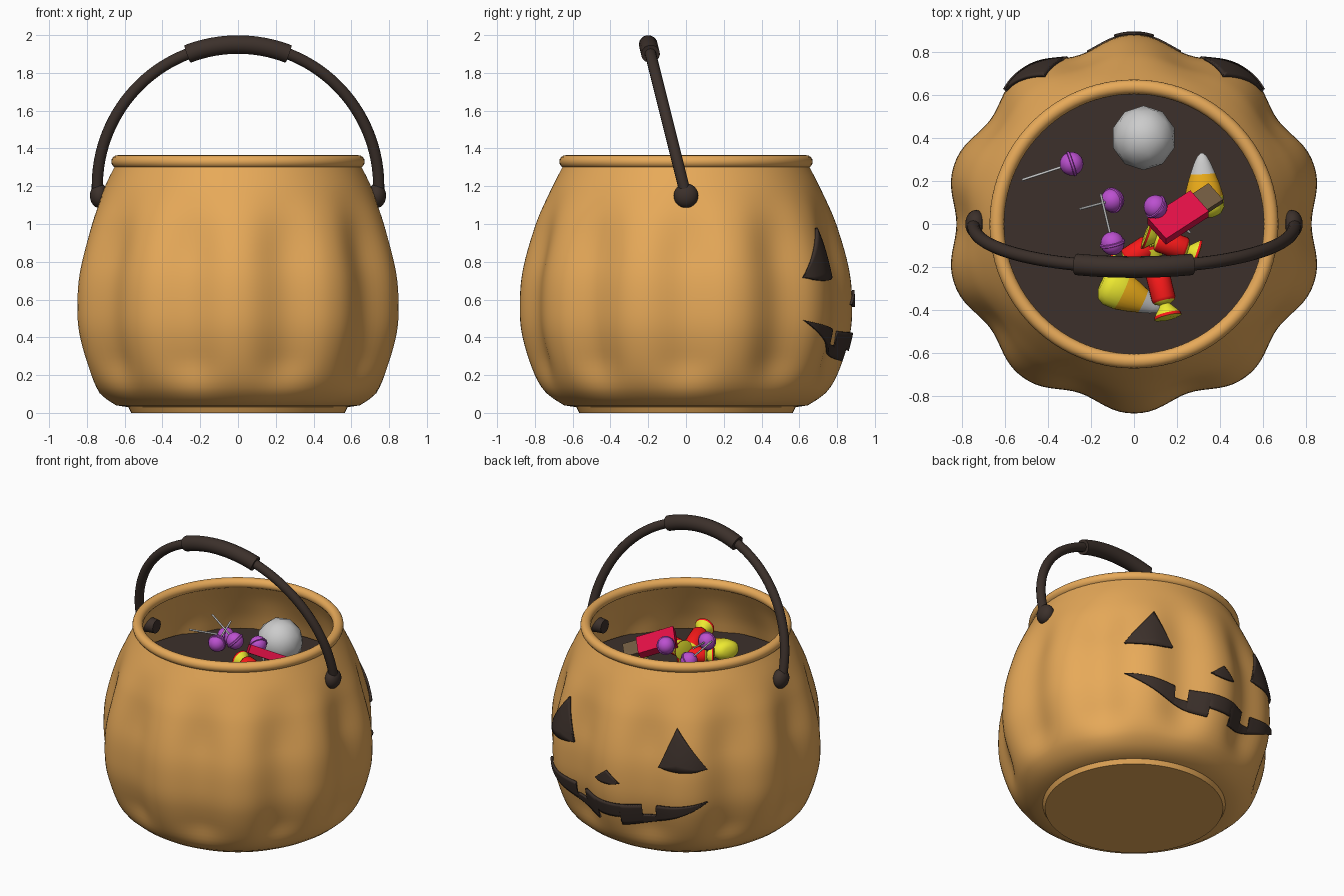
import bpy, bmesh, math
from mathutils import Vector, Matrix

if "Cube" in bpy.data.objects:
    bpy.data.objects.remove(bpy.data.objects["Cube"])

def mat(name, r, g, b):
    m = bpy.data.materials.new(name)
    m.diffuse_color = (r, g, b, 1)
    m.use_nodes = True
    m.node_tree.nodes["Principled BSDF"].inputs["Base Color"].default_value = m.diffuse_color
    return m

ORANGE = mat("pumpkin_orange", .80, .40, .10)
DARK = mat("dark_brown", .045, .030, .024)
PURPLE = mat("purple", .50, .08, .63)
RED = mat("red", .95, .01, .01)
YELLOW = mat("yellow", .85, .82, .03)
AMBER = mat("amber", .85, .42, .01)
WHITE = mat("pale", .6, .6, .6)
CRIMSON = mat("crimson", .75, .005, .06)
COCOA = mat("cocoa", .16, .10, .05)

def finish(name, bm, mats=(), angle=40):
    bmesh.ops.recalc_face_normals(bm, faces=bm.faces)
    me = bpy.data.meshes.new(name)
    bm.to_mesh(me)
    bm.free()
    ob = bpy.data.objects.new(name, me)
    bpy.context.collection.objects.link(ob)
    for m in mats:
        me.materials.append(m)
    bpy.ops.object.select_all(action='DESELECT')
    ob.select_set(True)
    bpy.context.view_layer.objects.active = ob
    bpy.ops.object.shade_smooth_by_angle(angle=math.radians(angle))
    return ob

def grid_faces(bm, rows, closed, idx=None):
    n = len(rows[0])
    for i, (a, b) in enumerate(zip(rows, rows[1:])):
        for j in range(n if closed else n - 1):
            k = (j + 1) % n
            f = bm.faces.new((a[j], a[k], b[k], b[j]))
            if idx:
                f.material_index = idx[i]

def lathe(name, p, q, prof, mats, idx=None, flat=1, n=24):
    """Turned part along p->q; prof = (fraction, radius); idx = material per band."""
    p, q = Vector(p), Vector(q)
    d = q - p
    M = Matrix.Translation(p) @ d.to_track_quat('Z', 'Y').to_matrix().to_4x4()
    bm = bmesh.new()
    rows = [[bm.verts.new(M @ Vector((r * math.cos(2 * math.pi * j / n), flat * r * math.sin(2 * math.pi * j / n),
                                      t * d.length))) for j in range(n)] for t, r in prof]
    idx = idx or [0] * (len(prof) - 1)
    grid_faces(bm, rows, True, idx)
    bm.faces.new(rows[0]).material_index = idx[0]
    bm.faces.new(rows[-1]).material_index = idx[-1]
    return finish(name, bm, mats)

def ball(name, c, r, m=None, sx=1):
    bm = bmesh.new()
    bmesh.ops.create_uvsphere(bm, u_segments=24, v_segments=14, radius=r)
    bmesh.ops.transform(bm, matrix=Matrix.Translation(c) @ Matrix.Diagonal((sx, 1, 1, 1)), verts=bm.verts)
    return finish(name, bm, [m] if m else [])

# ---- bucket body: ten soft lobes, profile measured on the lobe crests
PROF = [(.04, .645), (.1, .735), (.2, .80), (.4, .865), (.55, .88), (.75, .865),
        (1.0, .795), (1.15, .73), (1.32, .645)]

def smooth(a, b, x):
    t = min(1, max(0, (x - a) / (b - a)))
    return t * t * (3 - 2 * t)

def radius(a, z):
    P = PROF
    i = max(k for k in range(len(P) - 1) if P[k][0] <= z or k == 0)
    def slope(k):
        lo, hi = P[max(k - 1, 0)], P[min(k + 1, len(P) - 1)]
        return (hi[1] - lo[1]) / (hi[0] - lo[0])
    h = P[i + 1][0] - P[i][0]
    t = (z - P[i][0]) / h
    r = ((2*t**3 - 3*t*t + 1) * P[i][1] + (t**3 - 2*t*t + t) * h * slope(i)
         + (3*t*t - 2*t**3) * P[i + 1][1] + (t**3 - t*t) * h * slope(i + 1))
    groove = .055 * (.5 + .5 * math.cos(10 * a)) ** 1.2
    return r - groove * smooth(.05, .3, z) * (1 - smooth(.8, 1.25, z))

N = 160
bm = bmesh.new()
def ring(z, fn):
    return [bm.verts.new((fn(a) * math.cos(a), fn(a) * math.sin(a), z))
            for a in (2 * math.pi * j / N for j in range(N))]
rows = [ring(0, lambda a: .565), ring(.03, lambda a: .58)]
rows += [ring(z, lambda a: radius(a, z)) for z in (.04 + 1.28 * i / 40 for i in range(41))]
rows += [ring(z, lambda a: radius(a, z) - .03) for z in (1.32 - .42 * i / 12 for i in range(13))]
grid_faces(bm, rows, True)
bm.faces.new(rows[0])
finish("bucket_body", bm, [ORANGE])

# ---- rolled rim and dark inner floor
bpy.ops.mesh.primitive_torus_add(location=(0, 0, 1.33), major_radius=.637, minor_radius=.034,
                                 major_segments=96, minor_segments=16)
rim = bpy.context.object
rim.name = "rim"
rim.data.materials.append(ORANGE)
bpy.ops.object.shade_smooth()
lathe("inner_floor", (0, 0, .93), (0, 0, .95), [(0, .765), (1, .765)], [DARK], n=64)

# ---- carved face on the +y side; angles are degrees away from +y
def patch(name, cols, rows_n=6):
    bm = bmesh.new()
    g = []
    for deg, lo, hi in cols:
        a = math.radians(90 + deg)
        col = []
        for k in range(rows_n + 1):
            z = lo + (hi - lo) * k / rows_n
            r = radius(a, z) + .008
            col.append(bm.verts.new((r * math.cos(a), r * math.sin(a), z)))
        g.append(col)
    grid_faces(bm, g, False)
    bmesh.ops.remove_doubles(bm, verts=bm.verts, dist=1e-5)
    ob = finish(name, bm, [DARK])
    s = ob.modifiers.new("thickness", 'SOLIDIFY')
    s.thickness, s.offset = .014, 0

def triangle(name, left, apex, right, zb, zt, n=24):
    cols = []
    for d in sorted({left + (right - left) * i / n for i in range(n + 1)} | {apex}):
        f = (d - left) / (apex - left) if d <= apex else (right - d) / (right - apex)
        bow = .015 * (1 - (2 * (d - left) / (right - left) - 1) ** 2)
        cols.append((d, zb - bow * min(1, f * 3), zb + (zt - zb) * f))
    patch(name, cols)

triangle("left_eye", 23, 31, 44, .715, .98)
triangle("right_eye", -44, -31, -23, .715, .98)
triangle("nose", -6, 0, 6, .575, .65)

def mouth_col(d, side):
    u, m = (d / 44) ** 2, abs(d + side * .01)
    hi, lo = .425 + .065 * u, .27 + .22 * u
    if 15 < m < 22:
        hi -= .075          # upper teeth
    if m < 6:
        lo += .06           # lower tooth
    return d, lo, hi
steps = (-22, -15, -6, 6, 15, 22)
cols = []
for d in range(-44, 45):
    cols += [mouth_col(d, s) for s in ((-1, 1) if d in steps else (0,))]
patch("mouth", cols)

# ---- handle, grip and hinge hubs
def tube(name, pts, depth):
    cu = bpy.data.curves.new(name, 'CURVE')
    cu.dimensions, cu.bevel_depth, cu.bevel_resolution, cu.use_fill_caps = '3D', depth, 5, True
    sp = cu.splines.new('POLY')
    sp.points.add(len(pts) - 1)
    for p, c in zip(sp.points, pts):
        p.co = (*c, 1)
    sp.use_smooth = True
    cu.materials.append(DARK)
    bpy.context.collection.objects.link(bpy.data.objects.new(name, cu))

def arc(deg):
    a = math.radians(deg)
    z = 1.2 + .75 * math.sin(a)
    return (.745 * math.cos(a), -(z - 1.15) * .25, z)
tube("handle", [arc(-4 + 188 * i / 64) for i in range(65)], .03)
tube("handle_grip", [arc(69 + 42 * i / 16) for i in range(17)], .05)
for side, s in (("left", -1), ("right", 1)):
    ball(side + "_hinge", (s * .735, 0, 1.15), .065, DARK, .75)
    lathe(side + "_hinge_pin", (s * .63, 0, 1.15), (s * .74, 0, 1.15), [(0, .045), (1, .055)], [DARK])

# ---- grey gumball
bpy.ops.mesh.primitive_ico_sphere_add(subdivisions=2, radius=.15, location=(.045, .4, 1.08))
bpy.context.object.name = "gumball"
bpy.ops.object.shade_smooth()

# ---- lollipops: head, raised band, stick
for i, (c, e) in enumerate([((-.29, .28, 1.07), (-.52, .205, 1.08)), ((-.1, .11, 1.15), (-.25, .07, 1.31)),
                            ((-.1, -.09, 1.21), (-.155, .14, 1.26)), ((.1, .08, 1.19), (.26, -.04, 1.08))]):
    d = (Vector(e) - Vector(c)).normalized()
    ball(f"lollipop_{i}", c, .055, PURPLE)
    lathe(f"lollipop_band_{i}", Vector(c) - d * .008, Vector(c) + d * .008,
          [(0, .054), (.2, .06), (.8, .06), (1, .054)], [PURPLE])
    lathe(f"lollipop_stick_{i}", c, e, [(0, .006), (1, .006)], [], n=10)

# ---- three-colour corn candies
for i, (p, q) in enumerate([((.33, .03, 1.02), (.315, .33, 1.04)), ((-.15, -.27, 1.08), (.13, -.4, 1.03))]):
    lathe(f"corn_candy_{i}", p, q, [(0, .04), (.05, .075), (.15, .092), (.33, .09), (.5, .077), (.68, .058),
                                    (.85, .038), (.95, .022), (1, .006)],
          [YELLOW, AMBER, WHITE], [0, 0, 0, 1, 1, 2, 2, 2], .7)

# ---- wrapped candies with flared ends
for i, (p, q) in enumerate([((.08, -.11, 1.05), (.16, -.44, 1.11)), ((.05, -.05, 1.12), (.3, -.14, 1.10)),
                            ((-.08, -.2, 1.06), (.12, -.07, 1.06))]):
    lathe(f"wrapped_candy_{i}", p, q,
          [(0, .04), (.02, .065), (.06, .062), (.2, .024), (.24, .05), (.28, .056), (.72, .056), (.76, .05),
           (.8, .024), (.94, .062), (.98, .065), (1, .04)],
          [RED, YELLOW], [1, 0, 1, 1, 0, 0, 0, 1, 1, 0, 1])

# ---- chocolate bar half out of its wrapper
axis = Vector((.17, .11, -.07)).normalized()
side = Vector((-.45, .6, -.35))
side = (side - axis * side.dot(axis)).normalized()
R = Matrix((axis, side, axis.cross(side))).transposed().to_4x4()
for name, off, size, m in (("bar_wrapper", 0, (.25, .14, .055), CRIMSON), ("chocolate_bar", .12, (.2, .11, .035), COCOA)):
    bm = bmesh.new()
    bmesh.ops.create_cube(bm, size=1)
    M = Matrix.Translation(Vector((.205, .03, 1.165)) + axis * off) @ R @ Matrix.Diagonal((*size, 1))
    bmesh.ops.transform(bm, matrix=M, verts=bm.verts)
    finish(name, bm, [m])
